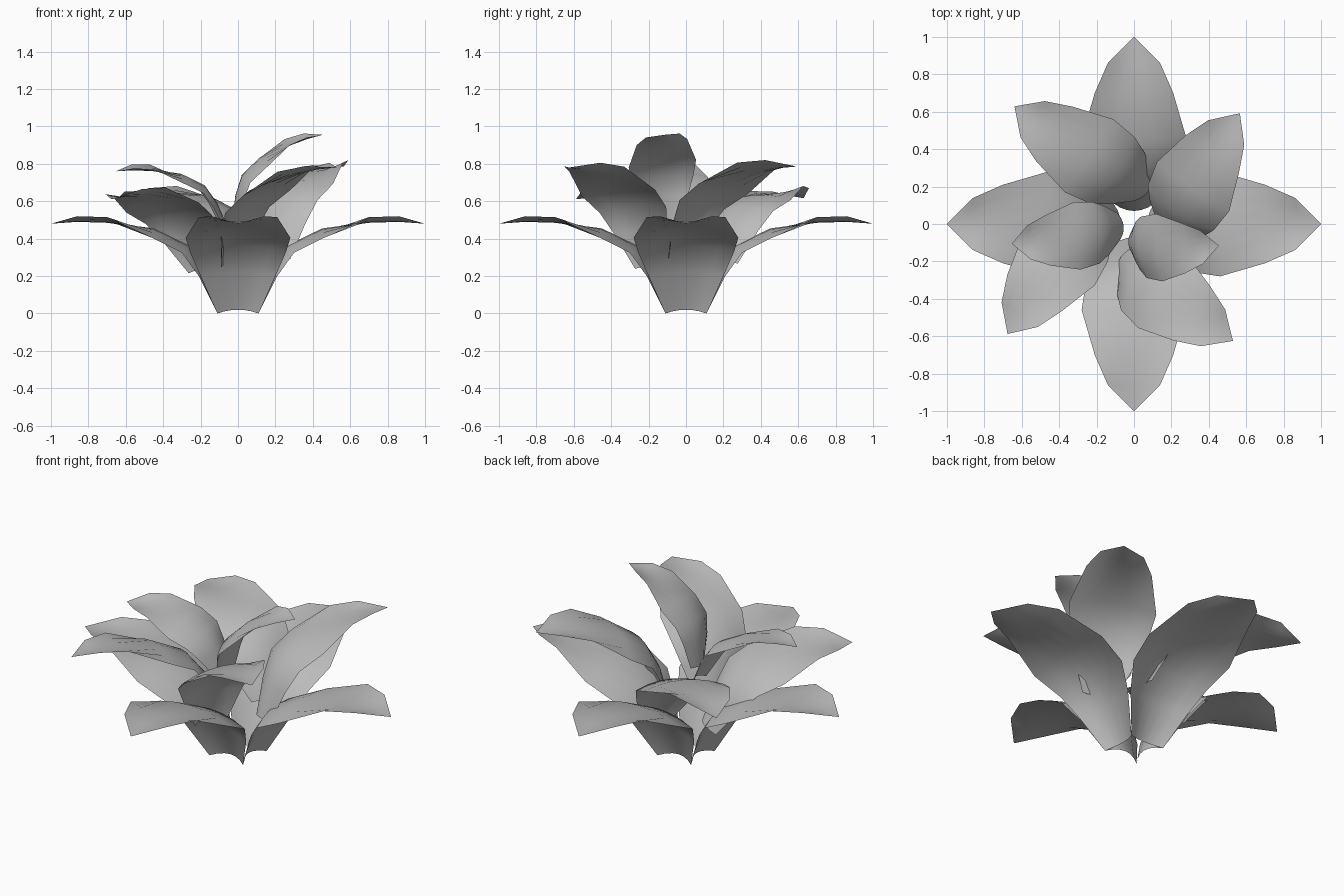
import bpy, bmesh
from math import radians
from mathutils import Matrix, Vector

cube = bpy.data.objects.get("Cube")
if cube:
    bpy.data.objects.remove(cube, do_unlink=True)

grey = bpy.data.materials.new("leaf_grey")
grey.use_nodes = True
colour = (0.5, 0.5, 0.5, 1)
grey.diffuse_color = colour
grey.node_tree.nodes["Principled BSDF"].inputs["Base Color"].default_value = colour

# Leaf stations from base to tip: midrib x, z, then edge x, z, half width.
# The blade arches over its midrib near the base and cups up near the tip.
STATIONS = [
    (.07, .02, .11, 0, .11),
    (.16, .22, .21, .20, .20),
    (.265, .365, .30, .325, .255),
    (.45, .455, .46, .405, .28),
    (.70, .485, .70, .515, .21),
    (.86, .49, .86, .52, .14),
    (1.0, .48, 1.0, .48, 0),
]
HALF = 3  # strips on each side of the midrib


def turn(angle, axis):
    return Matrix.Rotation(radians(angle), 4, axis)


def make_leaf(name, matrix):
    """A leaf blade pointing along +x, placed by the matrix."""
    bm = bmesh.new()
    rows = []
    for mx, mz, ex, ez, half in STATIONS:
        row = []
        for i in range(-HALF, HALF + 1):
            t = i / HALF
            p = Vector((mx, 0, mz)).lerp(Vector((ex, 0, ez)), t * t)
            p.y = half * t
            row.append(bm.verts.new(p))
        rows.append(row)
    for a, b in zip(rows, rows[1:]):
        for i in range(2 * HALF):
            bm.faces.new((a[i], b[i], b[i + 1], a[i + 1]))
    bmesh.ops.remove_doubles(bm, verts=bm.verts, dist=0.0005)
    bm.transform(matrix)
    for f in bm.faces:
        f.smooth = True
    mesh = bpy.data.meshes.new(name)
    bm.to_mesh(mesh)
    bm.free()
    mesh.materials.append(grey)
    bpy.context.collection.objects.link(bpy.data.objects.new(name, mesh))


# Outer ring
for i, side in enumerate(("left", "back", "right", "front")):
    make_leaf("outer_leaf_" + side, turn(90 * i, 'Z'))

# Middle ring: smaller, pinwheeled and tipped as a group
group = Matrix.Translation((.008, .002, .25)) @ turn(-8, 'Y')
for i, side in enumerate(("back_left", "back_right", "front_right", "front_left")):
    make_leaf("middle_leaf_" + side,
              group @ turn(56 + 90 * i, 'Z') @ Matrix.Translation((-.025, -.19, 0))
              @ turn(-2, 'Y') @ Matrix.Diagonal((.88, .84, .88, 1)))

# Two small inner leaves, each rolled slightly towards the front
make_leaf("inner_leaf_right", Matrix.Translation((-.01, -.005, .45)) @ turn(186, 'Z')
          @ turn(-6, 'X') @ Matrix.Scale(.65, 4))
make_leaf("inner_leaf_left", Matrix.Translation((-.07, -.105, .46)) @ turn(3, 'Z')
          @ turn(-18, 'Y') @ turn(7, 'X') @ Matrix.Scale(.65, 4))
